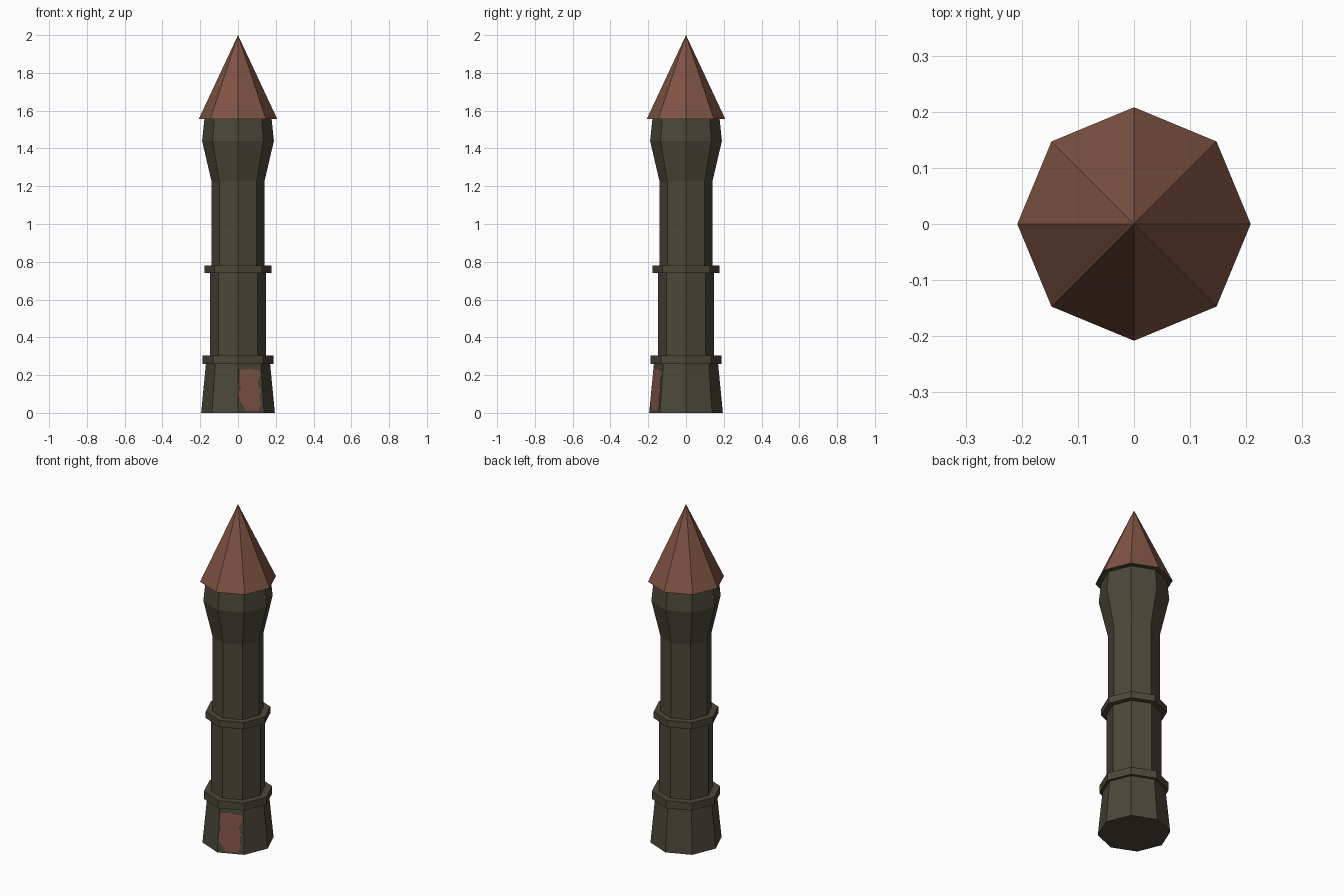
import bpy, math

if "Cube" in bpy.data.objects:
    bpy.data.objects.remove(bpy.data.objects["Cube"])

SIDES = 8


def material(name, rgb):
    m = bpy.data.materials.new(name)
    m.diffuse_color = (*rgb, 1.0)
    m.use_nodes = True
    m.node_tree.nodes["Principled BSDF"].inputs["Base Color"].default_value = m.diffuse_color
    return m


STONE = material("dark olive stone", (0.070, 0.064, 0.041))
BRICK = material("red brown tile", (0.212, 0.088, 0.058))


def make_object(name, verts, faces, mats):
    me = bpy.data.meshes.new(name)
    me.from_pydata(verts, [], faces)
    for m in mats:
        me.materials.append(m)
    me.update()
    ob = bpy.data.objects.new(name, me)
    bpy.context.collection.objects.link(ob)
    return ob


def octagon_part(name, profile, mat):
    """Closed eight-sided solid from (radius, z) rings, bottom to top."""
    verts, faces = [], []
    for r, z in profile:
        for i in range(SIDES):
            a = 2 * math.pi * i / SIDES
            verts.append((r * math.cos(a), r * math.sin(a), z))
    for k in range(len(profile) - 1):
        for i in range(SIDES):
            j = (i + 1) % SIDES
            a, b = k * SIDES, (k + 1) * SIDES
            faces.append((a + i, a + j, b + j, b + i))
    faces.append(tuple(reversed(range(SIDES))))
    top = (len(profile) - 1) * SIDES
    faces.append(tuple(range(top, top + SIDES)))
    return make_object(name, verts, faces, [mat])


# Tower body and bands
BASE_R, BASE_TOP_R, BASE_H = 0.195, 0.170, 0.26
octagon_part("tower_base", [(BASE_R, 0), (BASE_TOP_R, BASE_H)], STONE)
octagon_part("lower_band", [(0.187, BASE_H), (0.187, 0.305)], STONE)
octagon_part("lower_shaft", [(0.147, 0.305), (0.147, 0.74)], STONE)
octagon_part("middle_band", [(0.177, 0.74), (0.177, 0.78)], STONE)
octagon_part("upper_shaft_and_head",
             [(0.140, 0.78), (0.140, 1.225), (0.190, 1.44), (0.178, 1.555)], STONE)

# Pointed roof with a stone underside
roof_verts = [(0.208 * math.cos(math.pi * i / 4), 0.208 * math.sin(math.pi * i / 4), 1.555)
              for i in range(SIDES)] + [(0, 0, 2.0)]
roof_faces = [(i, (i + 1) % SIDES, SIDES) for i in range(SIDES)]
roof_faces.append(tuple(reversed(range(SIDES))))
roof = make_object("roof", roof_verts, roof_faces, [BRICK, STONE])
roof.data.polygons[-1].material_index = 1

# Exposed brick patch on the front right face of the base:
# (fraction across the face, height)
outline = [(0.30, 0.012), (0.78, 0.012), (0.90, 0.05), (0.84, 0.085), (0.93, 0.12),
           (0.80, 0.15), (0.86, 0.175), (0.97, 0.20), (0.95, 0.225), (0.50, 0.232),
           (0.03, 0.228), (0.03, 0.165), (0.10, 0.135), (0.02, 0.11), (0.03, 0.06),
           (0.20, 0.04)]
n = len(outline)
plate = []
for lift in (-0.002, 0.0015):
    for u, z in outline:
        r = BASE_R + (BASE_TOP_R - BASE_R) * z / BASE_H
        c = r * math.sqrt(0.5)
        x, y = u * c, -r + u * (r - c)
        a = math.radians(-67.5)
        plate.append((x + lift * math.cos(a), y + lift * math.sin(a), z))
plate_faces = [tuple(reversed(range(n))), tuple(range(n, 2 * n))]
plate_faces += [(i, (i + 1) % n, n + (i + 1) % n, n + i) for i in range(n)]
make_object("brick_patch", plate, plate_faces, [BRICK])
